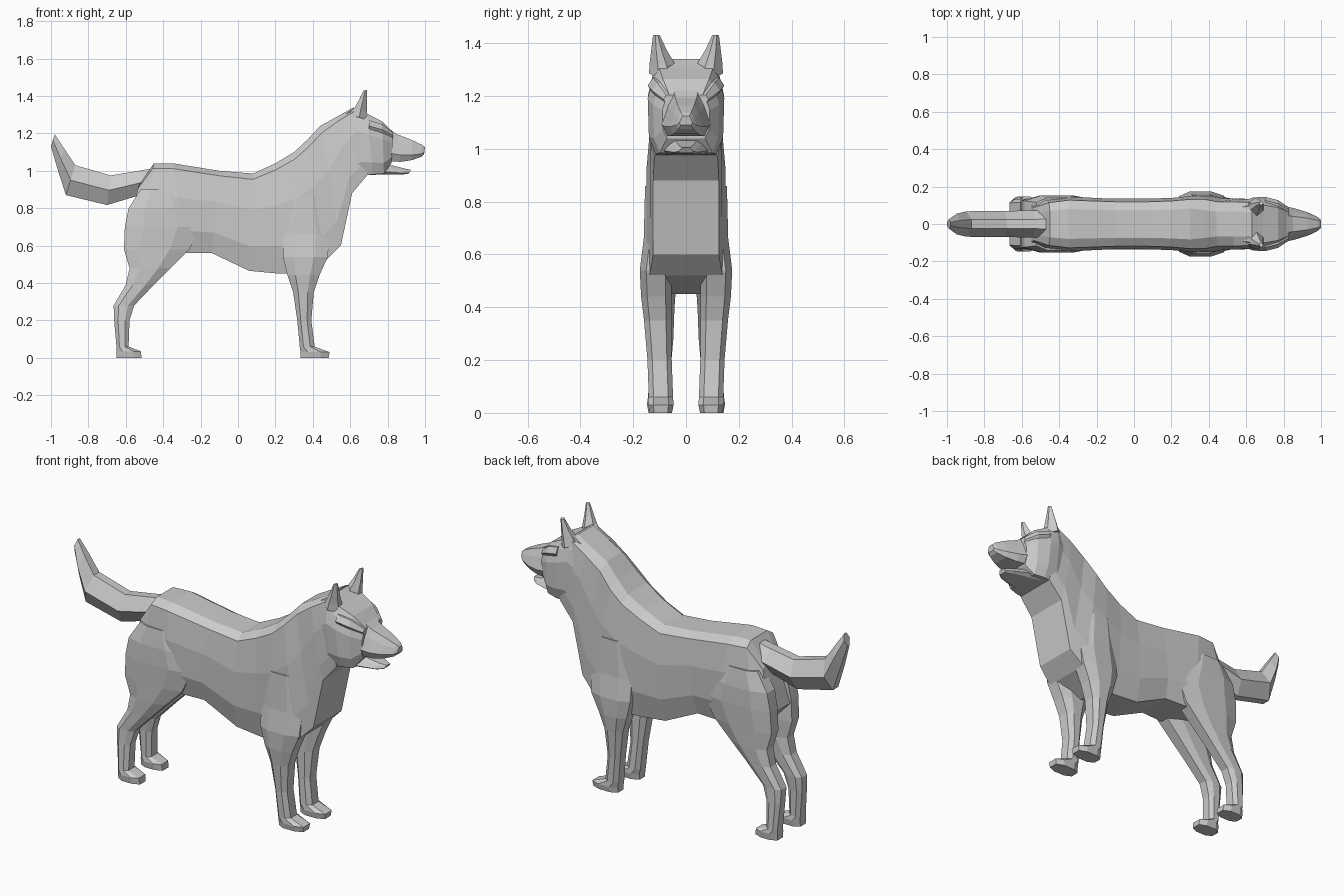
import bpy, bmesh

# Half cross-sections: (position from top to bottom, fraction of half width)
BODY = [(0, .55), (.06, .88), (.38, 1), (.75, .96), (1, .72)]
CHEST = [(0, .5), (.06, .88), (.38, 1), (.8, 1), (1, .92)]
HEAD = [(0, .7), (.15, .88), (.35, 1), (.8, .97), (1, .8)]
SNOUT = [(0, .5), (.3, .75), (.75, 1), (1, .75)]
TAIL = [(0, .35), (.5, 1), (1, .35)]
LEG = [(0, .6), (.3, 1), (.75, 1), (1, .55)]


def loft(name, rings, shape, late_shape=None, late_from=99):
    """Skin rings given as (top x, top z, bottom x, bottom z, half width, centre y)."""
    bm = bmesh.new()
    loops = []
    for i, r in enumerate(rings):
        tx, tz, bx, bz, w = r[:5]
        cy = r[5] if len(r) > 5 else 0
        half = late_shape if i >= late_from else shape
        full = [(t, f) for t, f in half] + [(t, -f) for t, f in reversed(half)]
        loops.append([bm.verts.new((tx + (bx - tx) * t, cy + w * f, tz + (bz - tz) * t))
                      for t, f in full])
    n = len(loops[0])
    for a, b in zip(loops, loops[1:]):
        for k in range(n):
            bm.faces.new((a[k], a[(k + 1) % n], b[(k + 1) % n], b[k]))
    bm.faces.new(loops[0])
    bm.faces.new(loops[-1])
    bmesh.ops.recalc_face_normals(bm, faces=bm.faces)
    me = bpy.data.meshes.new(name)
    bm.to_mesh(me)
    bm.free()
    ob = bpy.data.objects.new(name, me)
    bpy.context.collection.objects.link(ob)
    return ob


def limb(name, rings, side):
    """Horizontal rings given as (z, back x, front x, centre y, half width)."""
    loft(name, [(f, z, b, z, w, side * y) for z, b, f, y, w in rings], LEG)


# Torso, chest and neck
loft("body", [
    (-.53, .92, -.60, .68, .10),
    (-.45, 1.04, -.53, .60, .13),
    (-.35, 1.04, -.28, .56, .145),
    (-.10, 1.00, -.14, .56, .135),
    (.08, .985, .06, .465, .135),
    (.20, 1.04, .22, .45, .14),
    (.30, 1.10, .33, .45, .15),
    (.37, 1.165, .47, .52, .15),
    (.44, 1.24, .55, .60, .135),
    (.53, 1.29, .61, .88, .135),
    (.62, 1.34, .69, .975, .13)], BODY, CHEST, 7)

# Skull and cheeks
loft("head", [
    (.54, 1.28, .61, .93, .12),
    (.63, 1.34, .66, .975, .142),
    (.69, 1.305, .72, .98, .145),
    (.77, 1.265, .78, .985, .125),
    (.83, 1.205, .82, 1.04, .09)], HEAD)

# Upper muzzle and open lower jaw
loft("muzzle", [
    (.78, 1.245, .79, 1.05, .10),
    (.85, 1.195, .87, 1.048, .082),
    (.93, 1.165, .93, 1.057, .062),
    (.985, 1.138, .98, 1.075, .038),
    (1.0, 1.125, .995, 1.09, .025)], SNOUT)
loft("lower_jaw", [
    (.70, 1.06, .69, .978, .11),
    (.82, 1.03, .81, .98, .078),
    (.89, 1.012, .88, .98, .052),
    (.925, 1.005, .912, .985, .028)], SNOUT)

# Raised tail
loft("tail", [
    (-.42, 1.02, -.46, .90, .075),
    (-.53, 1.00, -.54, .865, .072),
    (-.68, .975, -.70, .817, .07),
    (-.87, 1.03, -.92, .87, .068),
    (-.93, 1.12, -.965, 1.01, .055),
    (-.98, 1.195, -1.0, 1.13, .025)], TAIL)

for side, tag in ((1, "left"), (-1, "right")):
    # Front leg with paw
    limb("front_leg_" + tag, [
        (0, .335, .485, .095, .042),
        (.03, .335, .49, .095, .048),
        (.06, .33, .41, .095, .046),
        (.20, .317, .392, .10, .046),
        (.35, .295, .405, .107, .052),
        (.44, .265, .435, .112, .058),
        (.54, .24, .48, .115, .06),
        (.66, .24, .49, .10, .06),
        (.86, .27, .46, .095, .06)], side)
    # Hind leg with hock, thigh and paw
    limb("hind_leg_" + tag, [
        (0, -.65, -.515, .10, .042),
        (.035, -.65, -.52, .10, .048),
        (.06, -.65, -.585, .10, .044),
        (.20, -.662, -.58, .095, .04),
        (.28, -.665, -.555, .09, .042),
        (.39, -.60, -.45, .09, .046),
        (.48, -.58, -.36, .09, .052),
        (.58, -.61, -.26, .09, .056),
        (.70, -.605, -.20, .092, .06),
        (.80, -.585, -.24, .09, .062),
        (.90, -.52, -.30, .085, .055)], side)
    # Pointed ear
    loft("ear_" + tag, [
        (.695, 1.27, .60, 1.30, .052, side * .088),
        (.69, 1.315, .62, 1.33, .048, side * .09),
        (.69, 1.37, .645, 1.375, .03, side * .102),
        (.69, 1.432, .67, 1.428, .013, side * .112)], TAIL)
    # Brow ridge above the eye
    loft("brow_" + tag, [
        (.70, 1.27, .70, 1.21, .03, side * .115),
        (.77, 1.25, .77, 1.19, .03, side * .098),
        (.83, 1.205, .83, 1.17, .015, side * .07)], TAIL)
